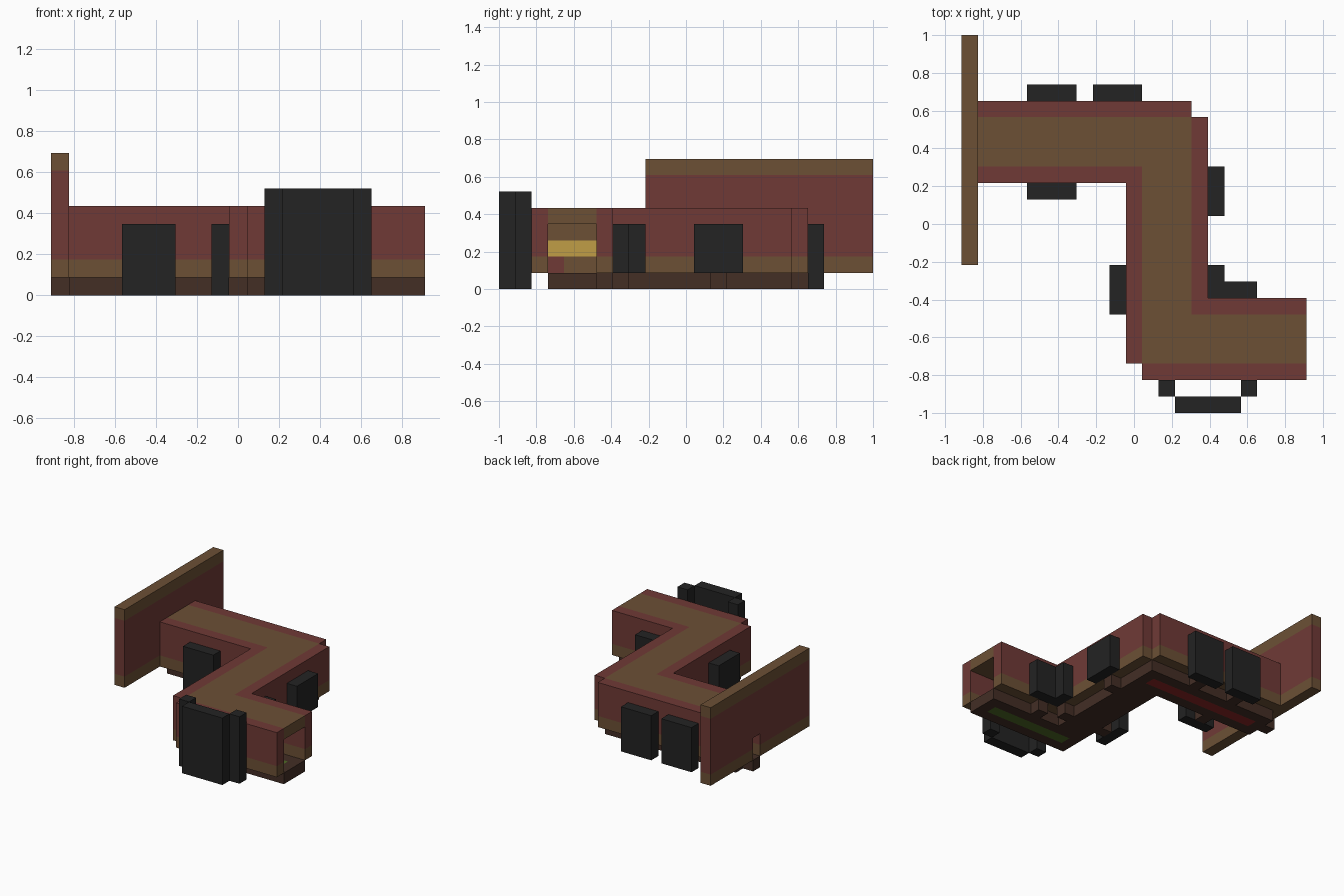
import bpy, bmesh

cube = bpy.data.objects.get("Cube")
if cube:
    bpy.data.objects.remove(cube, do_unlink=True)

U = 2 / 23  # one block of the building grid


def lin(c):
    c /= 255
    return c / 12.92 if c <= 0.04045 else ((c + 0.055) / 1.055) ** 2.4


def material(name, r, g, b):
    m = bpy.data.materials.new(name)
    m.use_nodes = True
    col = (lin(r), lin(g), lin(b), 1)
    m.diffuse_color = col
    bsdf = m.node_tree.nodes["Principled BSDF"]
    bsdf.inputs["Base Color"].default_value = col
    bsdf.inputs["Roughness"].default_value = 0.9
    return m


RED = material("wall red", 112, 58, 54)
BROWN = material("wood brown", 108, 80, 53)
DARK = material("floor dark brown", 67, 46, 37)
BLACK = material("door black", 35, 35, 35)
YELLOW = material("stripe yellow", 192, 158, 70)
CARPET_RED = material("carpet red", 140, 38, 38)
CARPET_GREEN = material("carpet green", 78, 105, 38)


def build(name, boxes):
    """Boxes are (x0, x1, y0, y1, z0, z1, material) in grid blocks."""
    mats = []
    bm = bmesh.new()
    for x0, x1, y0, y1, z0, z1, mat in boxes:
        if mat not in mats:
            mats.append(mat)
        made = bmesh.ops.create_cube(bm, size=1)["verts"]
        for v in made:
            v.co.x = ((x0 if v.co.x < 0 else x1) - 10.5) * U
            v.co.y = ((y0 if v.co.y < 0 else y1) - 11.5) * U
            v.co.z = (z0 if v.co.z < 0 else z1) * U
        for f in {f for v in made for f in v.link_faces}:
            f.material_index = mats.index(mat)
    me = bpy.data.meshes.new(name)
    bm.to_mesh(me)
    bm.free()
    for m in mats:
        me.materials.append(m)
    ob = bpy.data.objects.new(name, me)
    bpy.context.collection.objects.link(ob)


def wall(name, x0, x1, y0, y1):
    # brown skirting below, red above
    build(name, [(x0, x1, y0, y1, 1, 2, BROWN), (x0, x1, y0, y1, 2, 5, RED)])


# corridor walls
wall("back_wall", 1, 14, 18, 19)
wall("inner_front_wall", 1, 11, 14, 15)
wall("middle_right_wall", 10, 11, 3, 14)
wall("middle_left_wall", 14, 15, 7, 18)
wall("inner_back_wall", 14, 21, 6, 7)
wall("front_wall", 11, 21, 2, 3)

# roof and floor share the same bent path
path = [(1, 14, 15, 18), (11, 14, 6, 15), (11, 21, 3, 6)]
build("roof", [p + (4, 5, BROWN) for p in path])

# floor with carpet strips let into the two long runs
build("floor", [
    (1, 14, 15, 16, 0, 1, DARK), (1, 14, 17, 18, 0, 1, DARK),
    (1, 2, 16, 17, 0, 1, DARK), (13, 14, 16, 17, 0, 1, DARK),
    (2, 13, 16, 17, 0, 1, CARPET_RED),
    (11, 14, 6, 15, 0, 1, DARK),
    (11, 21, 3, 4, 0, 1, DARK), (11, 21, 5, 6, 0, 1, DARK),
    (11, 12, 4, 5, 0, 1, DARK), (20, 21, 4, 5, 0, 1, DARK),
    (12, 20, 4, 5, 0, 1, CARPET_GREEN)])

# thresholds under each doorway
tabs = [(0, 1, 16, 17), (5, 6, 18, 19), (9, 10, 18, 19), (5, 6, 14, 15),
        (10, 11, 7, 8), (14, 15, 7, 8), (14, 15, 13, 14), (16, 17, 6, 7)]
build("thresholds", [t + (0, 1, DARK) for t in tabs])

# tall end wall with a narrow doorway
end = []
for y0, y1 in ((9, 16), (17, 23)):
    end += [(0, 1, y0, y1, 1, 2, BROWN), (0, 1, y0, y1, 2, 7, RED)]
end += [(0, 1, 16, 17, 3, 7, RED), (0, 1, 9, 23, 7, 8, BROWN)]
build("end_wall", end)

# black doors
doors = {
    "back_door_right": (4, 7, 19, 20, 0),
    "back_door_left": (8, 11, 19, 20, 0),
    "inner_front_door": (4, 7, 13, 14, 0),
    "middle_right_door": (9, 10, 6, 9, 0),
    "middle_left_door": (15, 16, 12, 15, 1),
    "middle_corner_door": (15, 16, 7, 9, 1),
    "inner_back_door": (16, 18, 7, 8, 1),
}
for name, (x0, x1, y0, y1, z0) in doors.items():
    build(name, [(x0, x1, y0, y1, z0, 4, BLACK)])

# large front door with two side posts
build("front_door", [(13, 17, 0, 1, 0, 6, BLACK),
                     (12, 13, 1, 2, 0, 6, BLACK),
                     (17, 18, 1, 2, 0, 6, BLACK)])

# painted panel on the inside of the far wall
T = 11.08
build("inside_panel", [(11, T, 3, 6, 3, 4, BROWN), (11, T, 3, 6, 2, 3, YELLOW),
                       (11, T, 4, 6, 1, 2, BROWN), (11, T, 3, 4, 1, 2, RED)])
